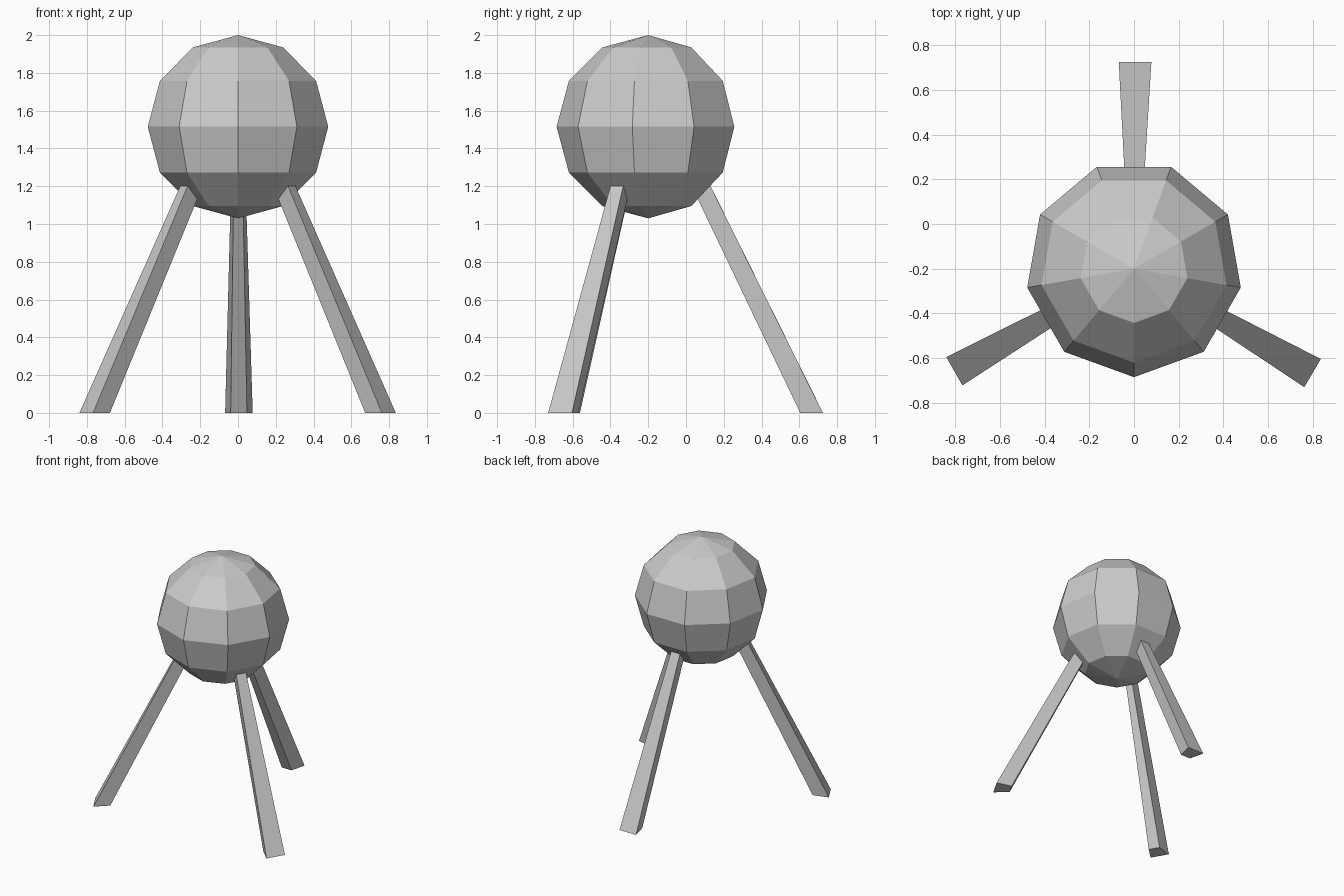
import bpy, bmesh
from math import sin, cos, pi, radians
from mathutils import Matrix, Vector

if "Cube" in bpy.data.objects:
    bpy.data.objects.remove(bpy.data.objects["Cube"])

CENTRE = Vector((0, -0.2, 0))   # axis shared by the body and the legs
RADIUS, MID_Z = 0.485, 1.515
RINGS, SIDES = 6, 9


def finish(bm, name):
    bmesh.ops.recalc_face_normals(bm, faces=bm.faces)
    mesh = bpy.data.meshes.new(name)
    bm.to_mesh(mesh)
    bm.free()
    obj = bpy.data.objects.new(name, mesh)
    obj.location = CENTRE
    bpy.context.collection.objects.link(obj)
    return obj


# Faceted ball: half-circle profile spun in nine steps, one corner facing front
bm = bmesh.new()
arc = [bm.verts.new((0, -RADIUS * sin(pi * i / RINGS), MID_Z + RADIUS * cos(pi * i / RINGS)))
       for i in range(RINGS + 1)]
edges = [bm.edges.new(pair) for pair in zip(arc, arc[1:])]
bmesh.ops.spin(bm, geom=arc + edges, cent=(0, 0, 0), axis=(0, 0, 1),
               angle=2 * pi, steps=SIDES)
bmesh.ops.remove_doubles(bm, verts=bm.verts, dist=0.001)
finish(bm, "ball_body")


def leg_section(z):
    """Trapezoid slice of the back leg, narrower on its inner side."""
    t = z / 1.2
    outer = 0.925 - 0.595 * t
    inner = outer - (0.12 - 0.02 * t)
    w_out = 0.073 - 0.034 * t
    w_in = 0.043 - 0.019 * t
    return [(-w_out, outer, z), (w_out, outer, z), (w_in, inner, z), (-w_in, inner, z)]


# Three tapered splayed legs, running slightly into the ball
for name, angle in (("back_leg", 0), ("front_left_leg", 120), ("front_right_leg", 240)):
    bm = bmesh.new()
    low, high = ([bm.verts.new(p) for p in leg_section(z)] for z in (0, 1.3))
    bm.faces.new(low)
    bm.faces.new(high)
    for i in range(4):
        j = (i + 1) % 4
        bm.faces.new((low[i], low[j], high[j], high[i]))
    bm.transform(Matrix.Rotation(radians(angle - 0.3), 4, 'Z'))
    finish(bm, name)
